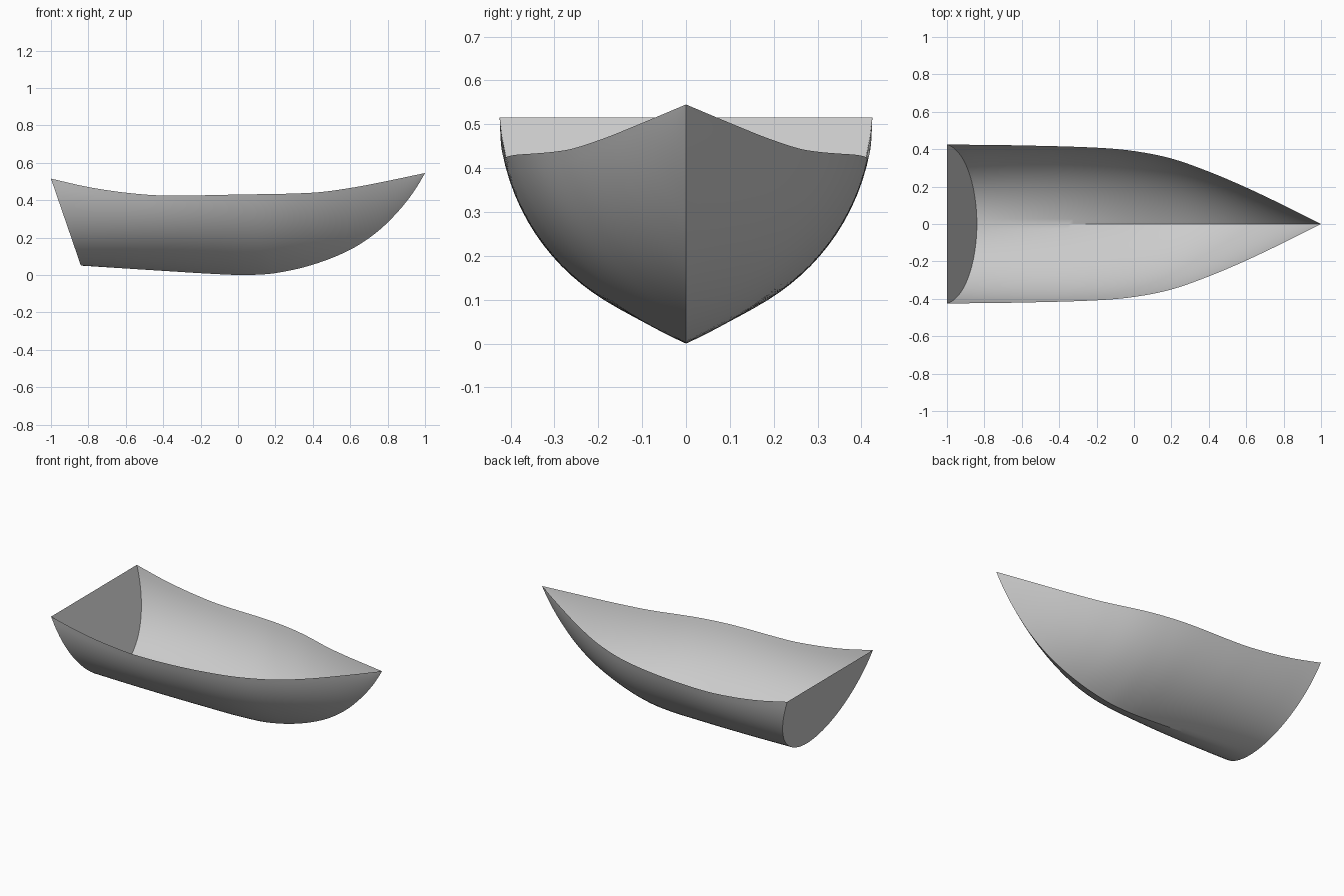
import bpy, bmesh, math
from mathutils import Vector

cube = bpy.data.objects.get("Cube")
if cube:
    bpy.data.objects.remove(cube, do_unlink=True)

# Hull lines: (x, value)
BEAM = [(-1, .425), (-.6, .42), (-.2, .408), (0, .39), (.2, .35), (.4, .28),
        (.6, .195), (.8, .1), (1, 0)]
SHEER = [(-1, .515), (-.8, .47), (-.6, .44), (-.4, .425), (0, .43), (.4, .44),
         (.6, .465), (.8, .503), (1, .545)]
KEEL = [(-.84, .05), (-.4, .022), (-.1, .004), (.05, 0), (.2, .01), (.4, .055),
        (.6, .135), (.75, .235), (.87, .355), (.95, .46), (1, .545)]
# Section handles along the hull: keel handle and topside handle, as fractions
HANDLES = [(-1, (.45, 0), (.93, .36)), (-.2, (.4, .15), (.85, .45)),
           (.3, (.4, .2), (.82, .5)), (1, (.38, .28), (.75, .62))]
STATIONS, STEPS = 64, 20


def smooth(points, x):
    """Cubic curve through the points."""
    def slope(i):
        a, b = points[max(i - 1, 0)], points[min(i + 1, len(points) - 1)]
        return (b[1] - a[1]) / (b[0] - a[0])
    i = 0
    while i < len(points) - 2 and x > points[i + 1][0]:
        i += 1
    (x0, y0), (x1, y1) = points[i], points[i + 1]
    h = x1 - x0
    t = (x - x0) / h
    return ((1 + 2 * t) * (1 - t) ** 2 * y0 + t * (1 - t) ** 2 * h * slope(i)
            + t * t * (3 - 2 * t) * y1 + t * t * (t - 1) * h * slope(i + 1))


def handle(x, which, axis):
    return smooth([(row[0], row[which][axis]) for row in HANDLES], x)


def section(u):
    """Points of one full rib, from the right rail over the keel to the left rail."""
    sx, kx = -1 + 2 * u, -.84 + 1.84 * u
    beam, top, keel = smooth(BEAM, sx), smooth(SHEER, sx), smooth(KEEL, kx)
    rib = []
    for j in range(-STEPS, STEPS + 1):
        t = abs(j) / STEPS
        a, b, c = 3 * t * (1 - t) ** 2, 3 * t * t * (1 - t), t ** 3
        w = a * handle(sx, 1, 0) + b * handle(sx, 2, 0) + c
        h = a * handle(sx, 1, 1) + b * handle(sx, 2, 1) + c
        rib.append(Vector((kx + (sx - kx) * h, math.copysign(w * beam, j),
                           keel + (top - keel) * h)))
    return rib


def make(name, bm, material):
    mesh = bpy.data.meshes.new(name)
    bm.to_mesh(mesh)
    bm.free()
    mesh.materials.append(material)
    obj = bpy.data.objects.new(name, mesh)
    bpy.context.collection.objects.link(obj)
    return obj


grey = bpy.data.materials.new("light_grey")
grey.use_nodes = True
grey.diffuse_color = (.6, .6, .6, 1)
grey.node_tree.nodes["Principled BSDF"].inputs["Base Color"].default_value = (.6, .6, .6, 1)

# Hull shell lofted through the ribs
bm = bmesh.new()
ribs = [[bm.verts.new(p) for p in section(i / STATIONS)] for i in range(STATIONS + 1)]
for r, s in zip(ribs, ribs[1:]):
    for j in range(2 * STEPS):
        bm.faces.new((r[j], r[j + 1], s[j + 1], s[j]))
bmesh.ops.remove_doubles(bm, verts=bm.verts, dist=1e-5)
bmesh.ops.recalc_face_normals(bm, faces=bm.faces)
if sum(f.normal.z * f.calc_area() for f in bm.faces) > 0:
    bmesh.ops.reverse_faces(bm, faces=bm.faces)
hull = make("hull", bm, grey)
bpy.ops.object.select_all(action='DESELECT')
hull.select_set(True)
bpy.context.view_layer.objects.active = hull
bpy.ops.object.shade_smooth_by_angle(angle=math.radians(30))

# Flat raked transom closing the stern
bm = bmesh.new()
face = bm.faces.new([bm.verts.new(p) for p in section(0)])
face.normal_update()
if face.normal.x > 0:
    face.normal_flip()
make("transom", bm, grey)
